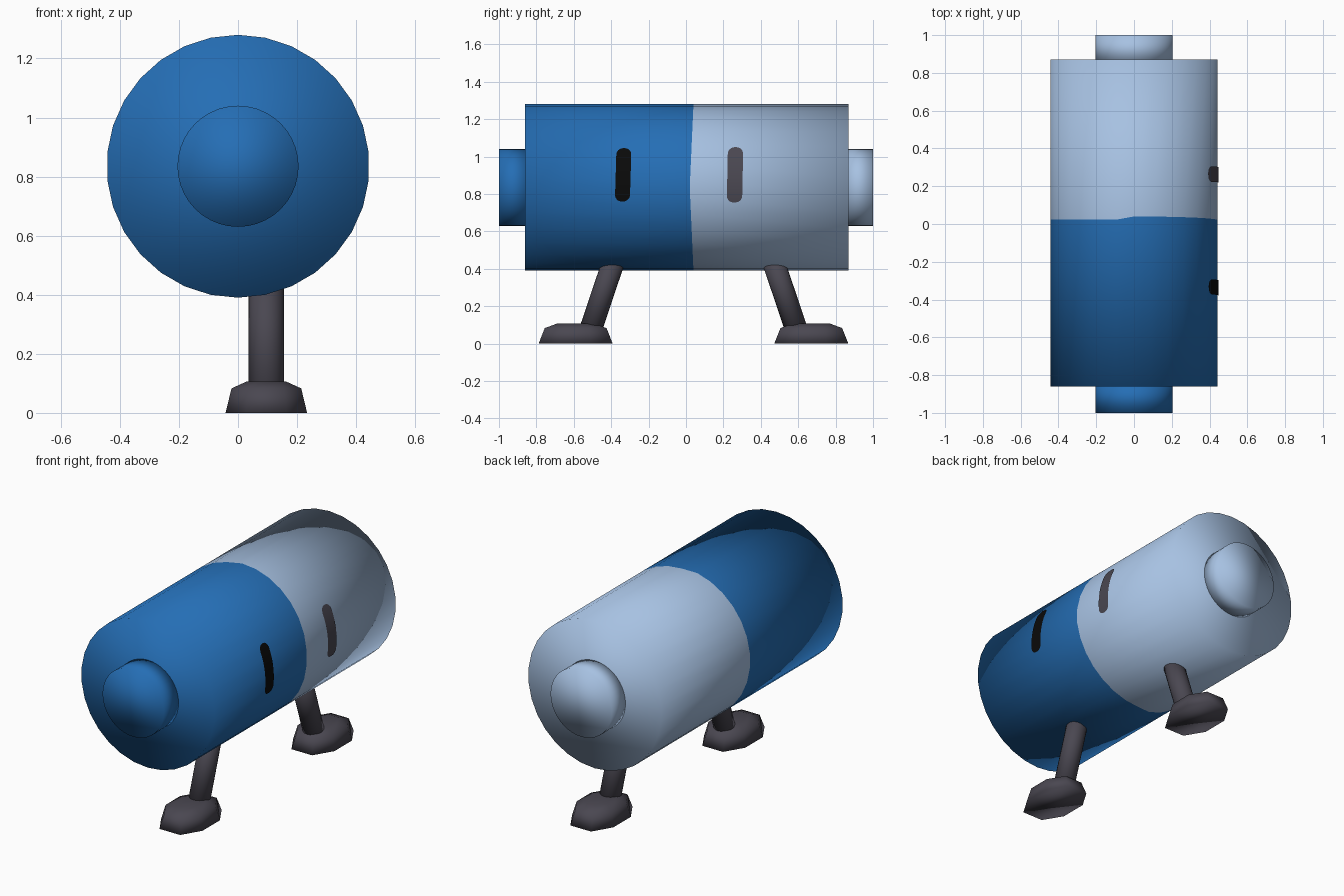
import bpy, bmesh, math
from mathutils import Vector

if "Cube" in bpy.data.objects:
    bpy.data.objects.remove(bpy.data.objects["Cube"])

CZ, R, SIDES = 0.835, 0.445, 30      # body axis height, radius, side count
MID = 0.04                           # legs mirror about this y


def material(name, rgb):
    m = bpy.data.materials.new(name)
    m.diffuse_color = (*rgb, 1)
    m.use_nodes = True
    m.node_tree.nodes["Principled BSDF"].inputs["Base Color"].default_value = m.diffuse_color
    return m


blue = material("strong blue", (0.018, 0.155, 0.46))
pale = material("pale blue", (0.385, 0.535, 0.76))
grey = material("dark grey", (0.068, 0.063, 0.082))
black = material("black", (0.003, 0.003, 0.003))


def finish(name, bm, mats, smooth=True):
    bmesh.ops.recalc_face_normals(bm, faces=bm.faces)
    for f in bm.faces:
        f.smooth = smooth
    me = bpy.data.meshes.new(name)
    bm.to_mesh(me)
    bm.free()
    for m in mats:
        me.materials.append(m)
    ob = bpy.data.objects.new(name, me)
    bpy.context.collection.objects.link(ob)
    return ob


def loft(rings):
    """Skin a list of equal-length point rings and cap both ends."""
    bm = bmesh.new()
    vs = [[bm.verts.new(p) for p in ring] for ring in rings]
    n = len(vs[0])
    for a, b in zip(vs, vs[1:]):
        for i in range(n):
            j = (i + 1) % n
            bm.faces.new((a[i], a[j], b[j], b[i]))
    bm.faces.new(vs[0])
    bm.faces.new(vs[-1])
    return bm


def y_ring(y, r, n):
    """Ring around the body axis; y is a number or a function of the angle."""
    out = []
    for i in range(n):
        t = 2 * math.pi * i / n
        out.append((r * math.sin(t), y(t) if callable(y) else y, CZ + r * math.cos(t)))
    return out


# Body barrel: two colours with a slightly wavy seam
def seam(t):
    return 0.02 + 0.02 * abs(math.cos(t)) if math.sin(t) >= -0.01 else 0.023


bm = loft([y_ring(-0.86, R, SIDES), y_ring(seam, R, SIDES), y_ring(0.87, R, SIDES)])
for f in bm.faces:
    f.material_index = 0 if f.calc_center_median().y < 0 else 1
finish("body", bm, [blue, pale])

# Round end knobs
for name, y0, y1, mat in (("front_knob", -1.0, -0.84, blue), ("back_knob", 0.85, 1.0, pale)):
    finish(name, loft([y_ring(y0, 0.205, 40), y_ring(y1, 0.205, 40)]), [mat])


# Eyes: thin rounded strips bent round the right side of the barrel
def eye(name, yc, hw, z0, z1, lean, mat):
    bm = bmesh.new()
    rows, corner, prev = 24, 0.035, None
    for k in range(rows + 1):
        z = (z0 + z1) / 2 - (z1 - z0) / 2 * math.cos(math.pi * k / rows)
        d = max(0, corner - min(z - z0, z1 - z)) / corner
        w = hw - corner + corner * math.sqrt(max(0, 1 - d * d))
        x = math.sqrt((R + 0.003) ** 2 - (z - CZ) ** 2)
        c = yc + lean * (z - (z0 + z1) / 2)
        row = [bm.verts.new((x, c - w, z)), bm.verts.new((x, c + w, z))]
        if prev:
            bm.faces.new((prev[0], prev[1], row[1], row[0]))
        prev = row
    ob = finish(name, bm, [mat])
    if ob.data.polygons[12].normal.x < 0:
        ob.data.flip_normals()


eye("front_eye", -0.336, 0.04, 0.76, 1.045, 0.03, black)
eye("back_eye", 0.262, 0.041, 0.755, 1.05, 0.02, grey)


# Legs and feet, mirrored front to back
LX = 0.096
for name, s in (("front", -1), ("back", 1)):
    top = Vector((LX, MID + s * 0.40, 0.52))
    low = Vector((LX, MID + s * 0.555, 0.06))
    axis = (top - low).normalized()
    side = Vector((1, 0, 0))
    up = axis.cross(side)
    ring = [side * 0.06 * math.cos(a) + up * 0.06 * math.sin(a)
            for a in (2 * math.pi * i / 20 for i in range(20))]
    finish(name + "_leg", loft([[low + p for p in ring], [top + p for p in ring]]), [grey])

    # Long octagonal foot: sole, shoulder, rounded top
    def foot_ring(hx, hy, z):
        plan = [(1, .42), (.5, 1), (-.5, 1), (-1, .42), (-1, -.42), (-.5, -1), (.5, -1), (1, -.42)]
        return [(LX + hx * a, MID + s * 0.63 + hy * b, z) for a, b in plan]

    finish(name + "_foot", loft([foot_ring(0.138, 0.198, 0), foot_ring(0.118, 0.165, 0.083),
                                 foot_ring(0.065, 0.10, 0.107)]), [grey])
